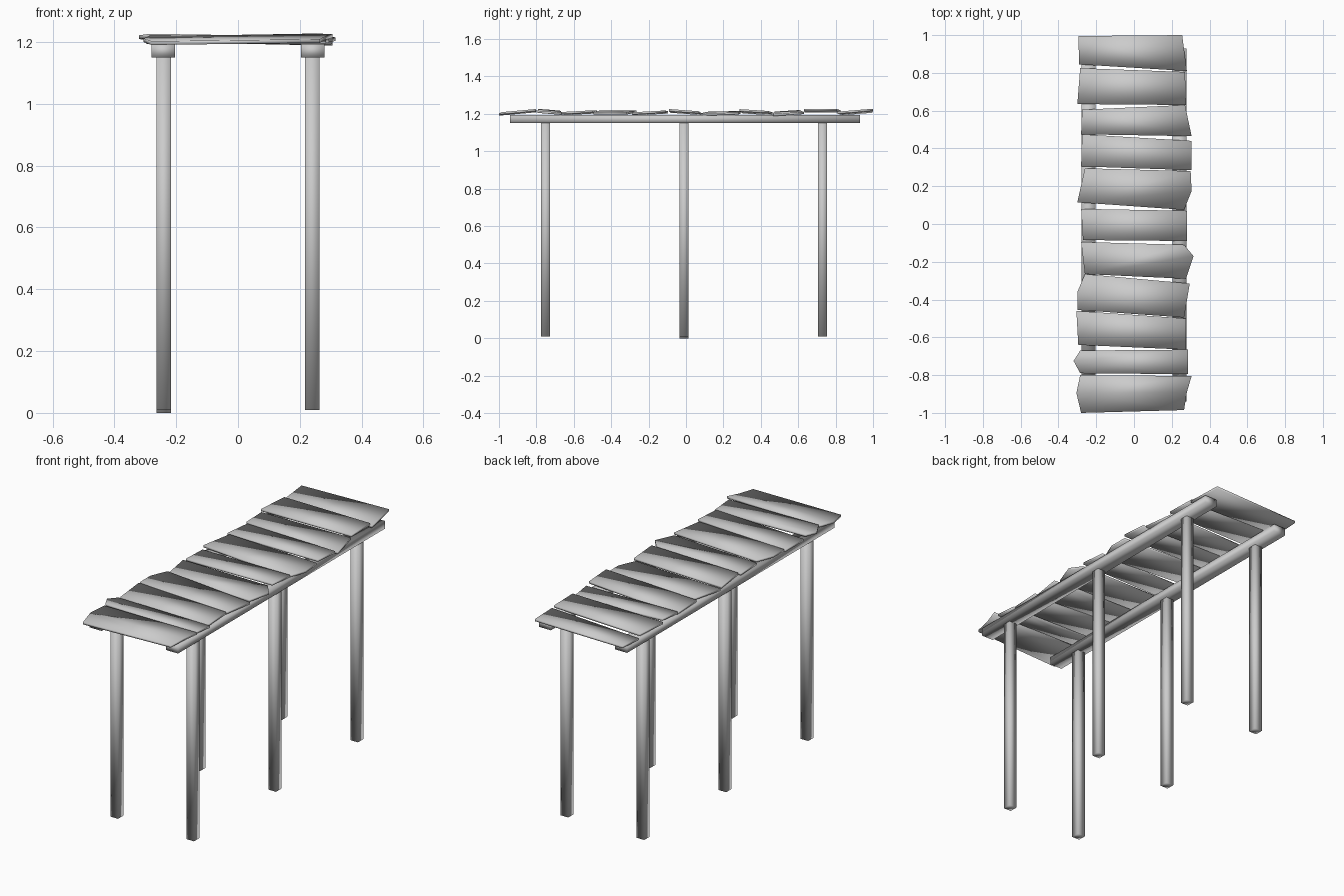
import bpy, bmesh

def prism(name, outline, bottom, thick):
    """Solid from an xy outline; bottom(x, y) gives the underside height."""
    bm = bmesh.new()
    low = [bm.verts.new((x, y, bottom(x, y))) for x, y in outline]
    top = [bm.verts.new((x, y, bottom(x, y) + thick)) for x, y in outline]
    bm.faces.new(low)
    bm.faces.new(top)
    n = len(outline)
    for i in range(n):
        j = (i + 1) % n
        bm.faces.new((low[i], low[j], top[j], top[i]))
    bmesh.ops.recalc_face_normals(bm, faces=bm.faces)
    for f in bm.faces:
        f.smooth = True
    me = bpy.data.meshes.new(name)
    bm.to_mesh(me)
    bm.free()
    ob = bpy.data.objects.new(name, me)
    bpy.context.collection.objects.link(ob)
    return ob

def box(name, x0, x1, y0, y1, z0, z1):
    return prism(name, [(x0, y0), (x1, y0), (x1, y1), (x0, y1)],
                 lambda x, y: z0, z1 - z0)

# Side rails and square posts
for side, s in (("left", -1), ("right", 1)):
    box(f"{side}_rail", s * .241 - .038, s * .241 + .038, -.94, .93, 1.15, 1.193)
    for i, y in enumerate((-.75, -.01, .73)):
        foot = 0 if (s < 0 and i == 1) else .01
        box(f"{side}_post_{i + 1}", s * .24 - .024, s * .24 + .024,
            y - .024, y + .024, foot, 1.155)

# Deck planks: ragged outline, underside height at front and back edge, roll across x
planks = [
    ([(-.295, .995), (-.29, .845), (.28, .81), (.255, 1)], 1.195, 1.211, .005),
    ([(-.285, .825), (-.3, .635), (.275, .63), (.27, .805)], 1.211, 1.211, .004),
    ([(-.275, .605), (-.28, .475), (.305, .465), (.27, .63)], 1.194, 1.204, -.006),
    ([(-.275, .475), (-.28, .305), (.305, .285), (.305, .44)], 1.208, 1.196, .005),
    ([(-.26, .295), (-.3, .115), (.265, .075), (.305, .175), (.3, .28)], 1.194, 1.2, -.004),
    ([(-.28, .08), (-.27, -.085), (.28, -.09), (.28, .07)], 1.21, 1.197, .004),
    ([(-.28, -.095), (-.26, -.265), (.275, -.29), (.315, -.17), (.265, -.11)], 1.193, 1.204, .003),
    ([(-.26, -.265), (-.3, -.36), (-.3, -.455), (.265, -.495), (.295, -.315)], 1.202, 1.202, -.005),
    ([(-.305, -.46), (-.295, -.64), (.275, -.665), (.275, -.5)], 1.195, 1.206, .003),
    ([(-.285, -.67), (-.32, -.725), (-.285, -.79), (.285, -.795), (.285, -.665)], 1.21, 1.199, -.005),
    ([(-.285, -.8), (-.305, -.895), (-.28, -1), (.265, -.985), (.28, -.89), (.305, -.805)],
     1.193, 1.211, .003),
]
for i, (pts, zf, zb, roll) in enumerate(planks):
    ys = [p[1] for p in pts]
    y0, y1 = min(ys), max(ys)
    prism(f"deck_plank_{i + 1}", pts,
          lambda x, y: zf + (zb - zf) * (y - y0) / (y1 - y0) + roll * x / .3, .012)
